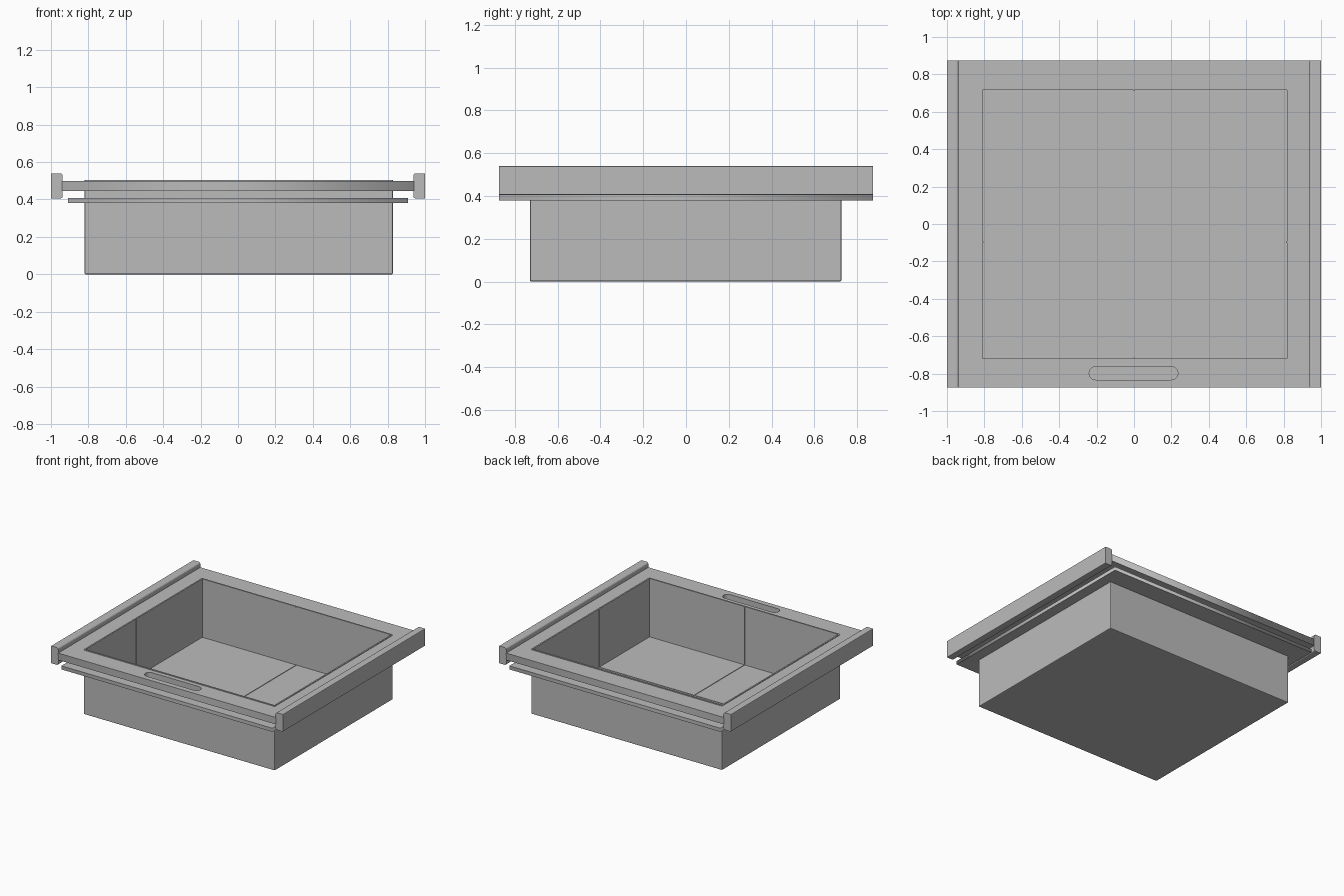
import bpy, bmesh, math
from mathutils import Vector

if "Cube" in bpy.data.objects:
    bpy.data.objects.remove(bpy.data.objects["Cube"])

grey = bpy.data.materials.new("plain grey")
grey.diffuse_color = (0.5, 0.5, 0.5, 1)
grey.use_nodes = True
grey.node_tree.nodes["Principled BSDF"].inputs["Base Color"].default_value = grey.diffuse_color

# Main dimensions
BX0, BX1, BY0, BY1 = -0.82, 0.828, -0.73, 0.727   # basin outside
WALL, FLOOR, RIM = 0.011, 0.05, 0.505
HALF_Y = 0.875
DIV_X, DIV_Y = 0.0, -0.098                        # inner seam positions


def cube_bm(lo, hi):
    bm = bmesh.new()
    bmesh.ops.create_cube(bm, size=1)
    for v in bm.verts:
        v.co = Vector([hi[i] if v.co[i] > 0 else lo[i] for i in range(3)])
    return bm


def finish(name, bm):
    bmesh.ops.recalc_face_normals(bm, faces=bm.faces)
    me = bpy.data.meshes.new(name)
    bm.to_mesh(me)
    bm.free()
    me.materials.append(grey)
    ob = bpy.data.objects.new(name, me)
    bpy.context.collection.objects.link(ob)
    return ob


def rect(x0, x1, y0, y1):
    return [(x0, y0), (x1, y0), (x1, y1), (x0, y1)]


def stadium(x0, x1, y0, y1, n=10):
    r, cy = (y1 - y0) / 2, (y0 + y1) / 2
    pts = []
    for cx, start in ((x1 - r, -math.pi / 2), (x0 + r, math.pi / 2)):
        for i in range(n + 1):
            a = start + math.pi * i / n
            pts.append((cx + r * math.cos(a), cy + r * math.sin(a)))
    return pts


def slab(name, loops, z0, z1):
    """Flat plate: first loop is the outline, the others are holes."""
    cu = bpy.data.curves.new(name, 'CURVE')
    cu.dimensions = '2D'
    cu.fill_mode = 'BOTH'
    cu.extrude = (z1 - z0) / 2
    for pts in loops:
        sp = cu.splines.new('POLY')
        sp.points.add(len(pts) - 1)
        for p, (x, y) in zip(sp.points, pts):
            p.co = (x, y, 0, 1)
        sp.use_cyclic_u = True
    tmp = bpy.data.objects.new(name + "_outline", cu)
    bpy.context.collection.objects.link(tmp)
    deps = bpy.context.evaluated_depsgraph_get()
    me = bpy.data.meshes.new_from_object(tmp.evaluated_get(deps))
    bpy.data.objects.remove(tmp)
    bm = bmesh.new()
    bm.from_mesh(me)
    bmesh.ops.remove_doubles(bm, verts=bm.verts, dist=1e-5)
    bmesh.ops.translate(bm, verts=bm.verts, vec=(0, 0, (z0 + z1) / 2))
    return finish(name, bm)


# Top frame with basin opening and grip slot, and the flange under it
hole = rect(BX0 + 0.004, BX1 - 0.004, BY0 + 0.004, BY1 - 0.004)
slab("top_frame", [rect(-0.94, 0.94, -HALF_Y, HALF_Y), hole,
                   stadium(-0.24, 0.235, -0.833, -0.763)], 0.446, 0.5)
slab("lower_flange", [rect(-0.91, 0.91, -HALF_Y, HALF_Y), hole], 0.38, 0.408)

# Side rails with rounded long edges
for name, s in (("left_rail", -1), ("right_rail", 1)):
    x = sorted((s * 0.937, s))
    bm = cube_bm((x[0], -HALF_Y, 0.405), (x[1], HALF_Y, 0.54))
    edges = [e for e in bm.edges
             if abs(e.verts[0].co.y - e.verts[1].co.y) > 1
             and abs(e.verts[0].co.x) < 0.99]
    bmesh.ops.bevel(bm, geom=edges, offset=0.015, segments=4,
                    profile=0.5, affect='EDGES')
    outer = [e for e in bm.edges if all(abs(v.co.x) > 0.999 for v in e.verts)
             and abs(e.verts[0].co.y - e.verts[1].co.y) > 1]
    bmesh.ops.bevel(bm, geom=outer, offset=0.005, segments=2,
                    profile=0.5, affect='EDGES')
    finish(name, bm)

# Basin: open box with thin walls and a slightly softened bottom
bm = cube_bm((BX0, BY0, 0), (BX1, BY1, RIM))
bm.normal_update()
top = max(bm.faces, key=lambda f: f.calc_center_median().z)
bmesh.ops.inset_region(bm, faces=[top], thickness=WALL, use_even_offset=True)
new = bmesh.ops.extrude_face_region(bm, geom=[top])
verts = [g for g in new["geom"] if isinstance(g, bmesh.types.BMVert)]
bmesh.ops.translate(bm, verts=verts, vec=(0, 0, FLOOR - RIM))
if top.is_valid:
    bmesh.ops.delete(bm, geom=[top], context='FACES_ONLY')
corners = [e for e in bm.edges
           if all(v.co.x in (min(w.co.x for w in bm.verts), max(w.co.x for w in bm.verts))
                  for v in e.verts) and min(v.co.z for v in e.verts) < 0.01
           or all(v.co.z < 0.01 for v in e.verts)]
bmesh.ops.bevel(bm, geom=corners, offset=0.006, segments=2,
                profile=0.5, affect='EDGES')
finish("basin", bm)

# Thin seam strips across the floor and up the four inner walls
T, W = 0.004, 0.004
ix0, ix1, iy0, iy1 = BX0 + WALL, BX1 - WALL, BY0 + WALL, BY1 - WALL
zt = RIM - 0.005
strips = {
    "floor_seam_long": ((DIV_X - W, iy0, FLOOR - T), (DIV_X + W, iy1, FLOOR + T)),
    "floor_seam_cross": ((ix0, DIV_Y - W, FLOOR - T), (ix1, DIV_Y + W, FLOOR + T)),
    "front_wall_seam": ((DIV_X - W, iy0 - T, FLOOR), (DIV_X + W, iy0 + T, zt)),
    "back_wall_seam": ((DIV_X - W, iy1 - T, FLOOR), (DIV_X + W, iy1 + T, zt)),
    "left_wall_seam": ((ix0 - T, DIV_Y - W, FLOOR), (ix0 + T, DIV_Y + W, zt)),
    "right_wall_seam": ((ix1 - T, DIV_Y - W, FLOOR), (ix1 + T, DIV_Y + W, zt)),
}
for name, (lo, hi) in strips.items():
    finish(name, cube_bm(lo, hi))
